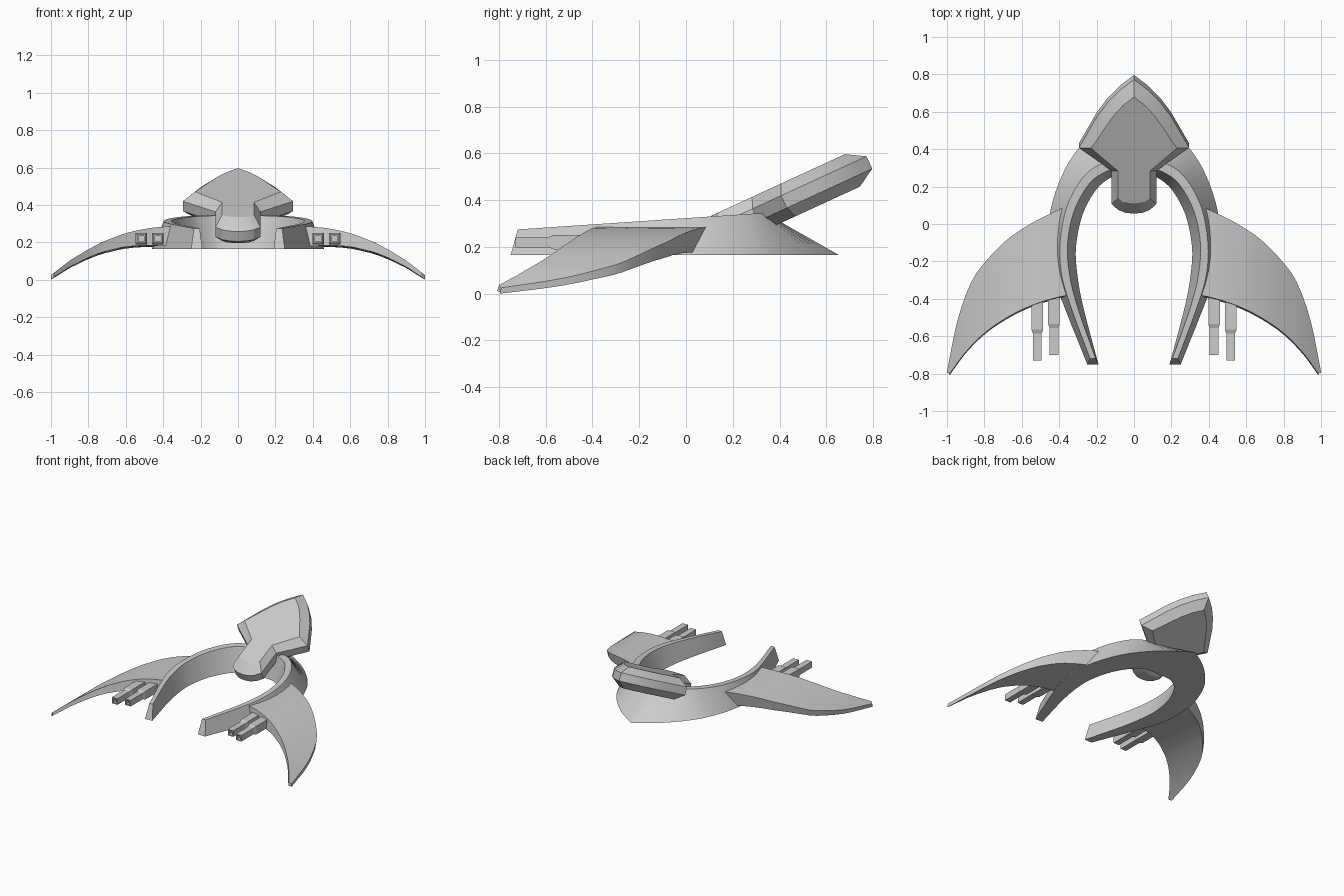
import bpy, bmesh, math
from mathutils import Vector

if "Cube" in bpy.data.objects:
    bpy.data.objects.remove(bpy.data.objects["Cube"])


def loft(name, rings, angle=30):
    """Skin closed rings of equal length and cap both ends."""
    bm = bmesh.new()
    vs = [[bm.verts.new(p) for p in r] for r in rings]
    n = len(rings[0])
    for a, b in zip(vs, vs[1:]):
        for i in range(n):
            j = (i + 1) % n
            bm.faces.new((a[i], a[j], b[j], b[i]))
    bm.faces.new(vs[0])
    bm.faces.new(vs[-1][::-1])
    bmesh.ops.recalc_face_normals(bm, faces=bm.faces)
    for f in bm.faces:
        f.smooth = True
    me = bpy.data.meshes.new(name)
    bm.to_mesh(me)
    bm.free()
    me.set_sharp_from_angle(angle=math.radians(angle))
    ob = bpy.data.objects.new(name, me)
    bpy.context.collection.objects.link(ob)
    return ob


def smooth_path(pts, steps=4):
    """Catmull-Rom curve through the points."""
    p = [Vector(q) for q in pts]
    p = [2 * p[0] - p[1]] + p + [2 * p[-1] - p[-2]]
    out = []
    for i in range(1, len(p) - 2):
        a, b, c, d = p[i - 1:i + 3]
        for k in range(steps):
            t = k / steps
            out.append(0.5 * (2 * b + (c - a) * t + (2 * a - 5 * b + 4 * c - d) * t * t
                              + (3 * b - a - 3 * c + d) * t ** 3))
    return out + [p[-2]]


# Horseshoe hull: half paths of the four section corners, mirrored
outer_low = [(0, .654), (.16, .545), (.30, .40), (.385, .26), (.445, .08),
             (.46, -.1), (.435, -.27), (.37, -.45), (.25, -.75)]
outer_top = [(0, .337), (.09, .337), (.19, .315), (.28, .24), (.36, .09),
             (.395, -.1), (.387, -.27), (.335, -.45), (.235, -.72)]
inner_top = [(0, .30), (.07, .30), (.15, .28), (.24, .215), (.32, .07),
             (.355, -.1), (.345, -.27), (.30, -.45), (.205, -.72)]
inner_low = [(0, .26), (.07, .26), (.13, .245), (.205, .18), (.275, .05),
             (.31, -.12), (.303, -.27), (.27, -.45), (.19, -.75)]


def hull_path(pts, top):
    return [Vector((p.x, p.y, .323 + .067 * p.y if top else .165))
            for p in smooth_path(pts)]


half = list(zip(hull_path(outer_low, False), hull_path(outer_top, True),
                hull_path(inner_top, True), hull_path(inner_low, False)))
mirrored = [[(-p.x, p.y, p.z) for p in r] for r in half[:0:-1]]
loft("horseshoe_hull", mirrored + half)

# Head: bevelled arrow-shaped plate, tilted up towards the tip
rim = [(0, .947), (.075, .885), (.14, .813), (.2, .725), (.25, .63), (.295, .545),
       (.12, .41), (.12, .215), (.085, .18), (.045, .163), (0, .158)]
inset = [(0, .867), (.06, .815), (.11, .755), (.155, .685), (.2, .61), (.23, .565),
         (.085, .43), (.085, .27), (.06, .25), (.03, .243), (0, .24)]
TILT = math.radians(24.7)


def head_ring(outline, n):
    full = outline + [(-x, u) for x, u in outline[-2:0:-1]]
    c, s = math.cos(TILT), math.sin(TILT)
    return [(x, u * c - n * s, u * s + n * c) for x, u in full]


loft("head_plate", [head_ring(inset, .105), head_ring(rim, .153),
                    head_ring(rim, .211), head_ring(inset, .258)], 20)

# Wings: x, leading y, trailing x, trailing y, thickness
wing = [(.36, .095, .35, -.38, .11), (.47, .045, .42, -.395, .10),
        (.58, -.015, .52, -.425, .085), (.68, -.085, .62, -.468, .07),
        (.78, -.185, .72, -.525, .055), (.87, -.31, .81, -.592, .043),
        (.945, -.52, .905, -.69, .033), (1.0, -.79, .985, -.80, .025)]
arch = [(.35, .287), (.46, .278), (.55, .262), (.62, .243), (.73, .20),
        (.81, .157), (.9, .102), (1.0, .025)]


def arch_z(x):
    for (x0, z0), (x1, z1) in zip(arch, arch[1:]):
        if x <= x1:
            return z0 + (z1 - z0) * (x - x0) / (x1 - x0)
    return arch[-1][1]


for side, label in ((-1, "left"), (1, "right")):
    tops, thick = [], []
    lead = smooth_path([(w[0], w[1], w[4]) for w in wing], 3)
    trail = smooth_path([(w[2], w[3], w[4]) for w in wing], 3)
    rings = []
    for a, b in zip(lead, trail):
        upper, lower = [], []
        for k in range(4):
            q = a.lerp(b, k / 3)
            z = arch_z(q.x)
            shift = -.27 * q.z if k == 0 else (-.008 if k == 3 else 0)
            upper.append((side * q.x, q.y, z))
            lower.append((side * q.x, q.y + shift, max(0, z - q.z)))
        rings.append(upper + lower[::-1])
    loft(label + "_wing", rings, 35)

    # Square hollow-tipped guns under the wing's trailing edge
    for pos, x, end in (("inner", .428, -.70), ("outer", .517, -.73)):
        stations = [(-.34, .031), (end + .165, .031), (end + .145, .023),
                    (end, .023), (end, .015), (end + .03, .015)]
        loft(f"{label}_{pos}_gun",
             [[(side * x + i * h, y, .22 + j * h)
               for i, j in ((-1, -1), (1, -1), (1, 1), (-1, 1))]
              for y, h in stations], 10)
